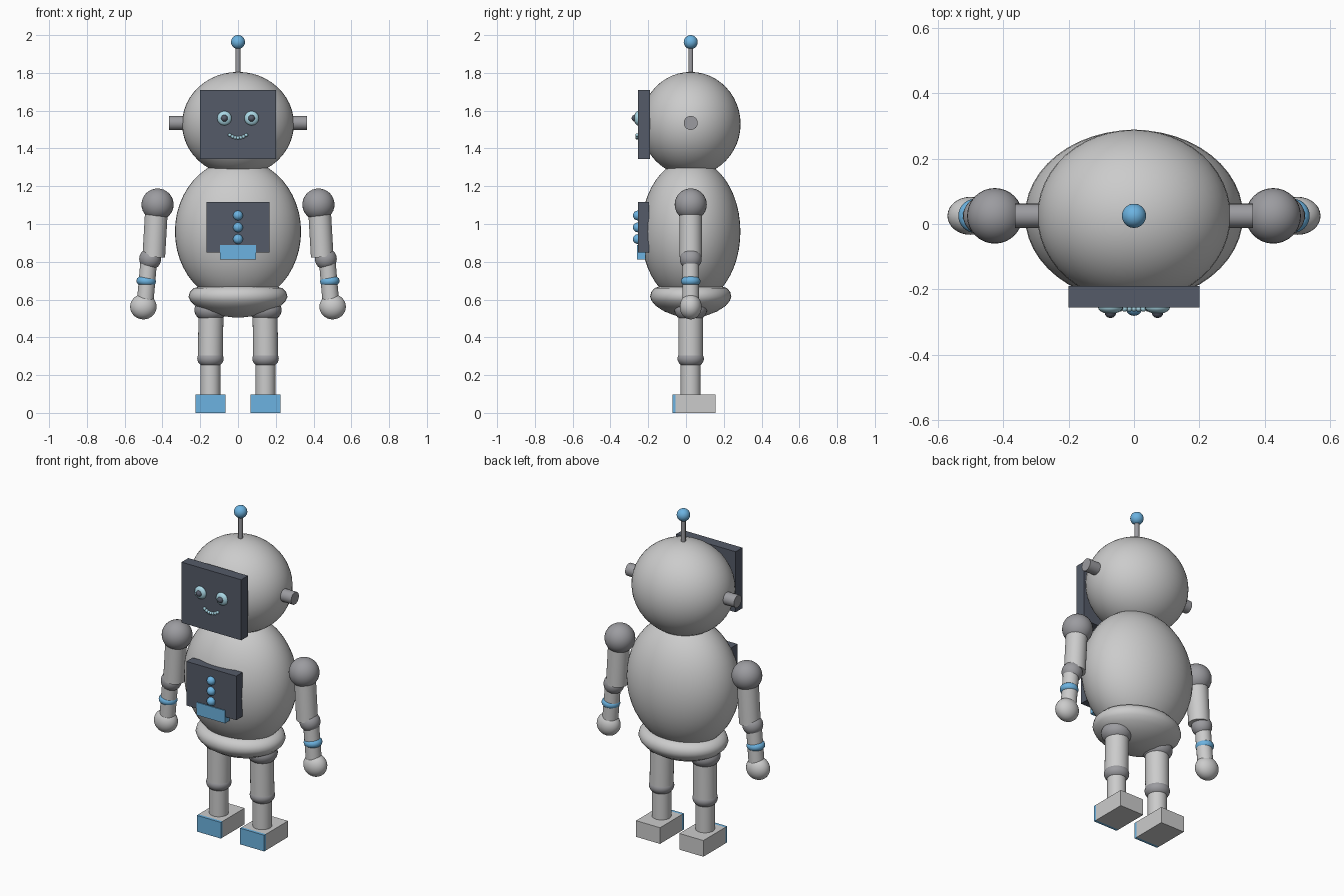
import bpy, math
from mathutils import Vector

if "Cube" in bpy.data.objects:
    bpy.data.objects.remove(bpy.data.objects["Cube"])

CY = 0.025  # depth of the body axis


def mat(name, col):
    m = bpy.data.materials.new(name)
    m.diffuse_color = (*col, 1)
    m.use_nodes = True
    m.node_tree.nodes["Principled BSDF"].inputs["Base Color"].default_value = m.diffuse_color
    return m


BLUE = mat("blue", (0.15, 0.45, 0.75))
DARK = mat("dark", (0.09, 0.105, 0.14))
PALE = mat("pale_blue", (0.4, 0.68, 0.78))
JOINT = mat("joint_grey", (0.33, 0.33, 0.35))


def finish(name, m, smooth=True):
    o = bpy.context.object
    o.name = name
    if m:
        o.data.materials.append(m)
    if smooth:
        bpy.ops.object.shade_smooth_by_angle(angle=math.radians(40))
    return o


def ball(name, loc, r, m=None, seg=32):
    bpy.ops.mesh.primitive_uv_sphere_add(segments=seg, ring_count=seg // 2, radius=1, location=loc)
    bpy.context.object.scale = r if isinstance(r, tuple) else (r, r, r)
    bpy.ops.object.transform_apply(location=False, rotation=False)
    return finish(name, m)


def rod(name, a, b, r, m=None):
    a, b = Vector(a), Vector(b)
    d = b - a
    bpy.ops.mesh.primitive_cylinder_add(vertices=32, radius=r, depth=d.length, location=(a + b) / 2,
                                        rotation=d.to_track_quat('Z', 'Y').to_euler())
    return finish(name, m)


def box(name, lo, hi, m=None):
    lo, hi = Vector(lo), Vector(hi)
    bpy.ops.mesh.primitive_cube_add(size=1, location=(lo + hi) / 2)
    bpy.context.object.scale = hi - lo
    bpy.ops.object.transform_apply(location=False, rotation=False)
    return finish(name, m, False)


def lathe(name, profile, loc, ys=1, n=40):
    verts, faces = [], []
    for r, z in profile:
        for i in range(n):
            t = 2 * math.pi * i / n
            verts.append((r * math.cos(t), ys * r * math.sin(t), z))
    for k in range(len(profile) - 1):
        for i in range(n):
            j = (i + 1) % n
            faces.append((k * n + i, k * n + j, k * n + n + j, k * n + n + i))
    faces += [tuple(reversed(range(n))), tuple(range(len(verts) - n, len(verts)))]
    me = bpy.data.meshes.new(name)
    me.from_pydata(verts, [], faces)
    o = bpy.data.objects.new(name, me)
    o.location = loc
    bpy.context.collection.objects.link(o)
    bpy.ops.object.select_all(action='DESELECT')
    o.select_set(True)
    bpy.context.view_layer.objects.active = o
    return finish(name, None)


# head, torso, pelvis
ball("head", (0, CY, 1.53), (0.296, 0.264, 0.275), seg=48)
ball("torso", (0, CY, 0.96), (0.334, 0.263, 0.383), seg=48)
lathe("pelvis", [(0.02, 0.505), (0.1, 0.515), (0.17, 0.537), (0.225, 0.566), (0.252, 0.592), (0.262, 0.615),
                 (0.255, 0.64), (0.235, 0.66), (0.2, 0.67)], (0, CY, 0), ys=0.82)

# antenna
rod("antenna_stem", (0, CY, 1.78), (0, CY, 1.95), 0.013, JOINT)
ball("antenna_tip", (0, CY, 1.963), 0.037, BLUE)

# face plate and smile
box("face_plate", (-0.2, -0.255, 1.343), (0.2, -0.19, 1.71), DARK)
for i in range(-3, 4):
    x = i * 0.0145
    ball("smile_bead", (x, -0.259, 1.456 + 8 * x * x), 0.0095, PALE, 12)

# chest plate, buttons, pocket
box("chest_plate", (-0.167, -0.255, 0.85), (0.167, -0.195, 1.117), DARK)
for z in (1.045, 0.982, 0.92):
    ball("chest_button", (0, -0.255, z), 0.026, BLUE, 20)
box("chest_pocket", (-0.095, -0.26, 0.813), (0.095, -0.215, 0.89), BLUE)

for s in (-1, 1):
    # eye
    x = s * 0.072
    ball("eye", (x, -0.255, 1.56), (0.038, 0.02, 0.038), PALE, 24)
    ball("pupil", (x, -0.27, 1.56), 0.018, DARK, 16)
    # ear
    rod("ear", (s * 0.27, CY, 1.535), (s * 0.365, CY, 1.535), 0.037, JOINT)

    # arm
    def p(x, z):
        return (s * x, CY, z)
    ball("shoulder", p(0.426, 1.103), 0.085, JOINT)
    rod("upper_arm", p(0.43, 1.1), p(0.446, 0.825), 0.06)
    ball("elbow", p(0.465, 0.815), 0.058, JOINT)
    rod("forearm", p(0.472, 0.81), p(0.492, 0.58), 0.044)
    bpy.ops.mesh.primitive_torus_add(location=p(0.486, 0.697), rotation=(0, -s * 0.08, 0), major_segments=32,
                                     minor_segments=12, major_radius=0.028, minor_radius=0.024)
    finish("wrist_band", BLUE)
    ball("hand", p(0.501, 0.562), (0.07, 0.058, 0.067))

    # leg
    ball("hip", p(0.145, 0.545), (0.086, 0.086, 0.065), JOINT)
    rod("thigh", p(0.143, 0.55), p(0.146, 0.29), 0.066)
    ball("knee", p(0.146, 0.287), (0.07, 0.07, 0.05), JOINT)
    rod("shin", p(0.146, 0.28), p(0.146, 0.09), 0.053)
    lo, hi = sorted((s * 0.065, s * 0.226))
    box("foot", (lo, -0.055, 0), (hi, 0.156, 0.098))
    box("toe_cap", (lo, -0.072, 0), (hi, -0.055, 0.098), BLUE)
